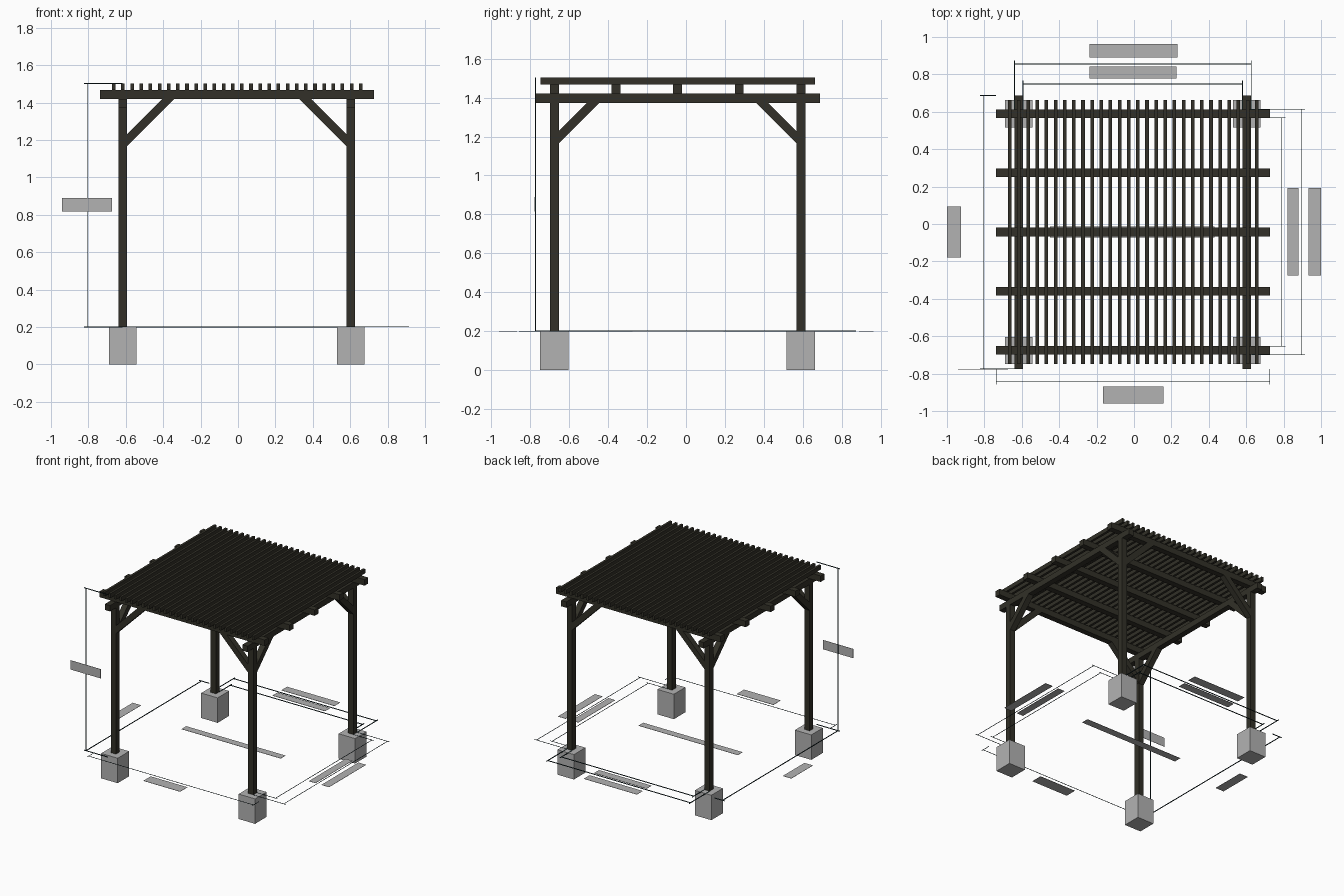
import bpy, bmesh
from mathutils import Vector

cube = bpy.data.objects.get("Cube")
if cube:
    bpy.data.objects.remove(cube, do_unlink=True)


def material(name, rgb):
    m = bpy.data.materials.new(name)
    m.use_nodes = True
    m.diffuse_color = (*rgb, 1)
    m.node_tree.nodes["Principled BSDF"].inputs["Base Color"].default_value = (*rgb, 1)
    return m


WOOD = material("dark_wood", (0.032, 0.030, 0.021))
GREY = material("concrete_grey", (0.45, 0.45, 0.45))
LINE = material("line_dark_teal", (0.008, 0.025, 0.03))


def finish(name, bm, mat):
    bmesh.ops.recalc_face_normals(bm, faces=bm.faces)
    mesh = bpy.data.meshes.new(name)
    bm.to_mesh(mesh)
    bm.free()
    mesh.materials.append(mat)
    obj = bpy.data.objects.new(name, mesh)
    bpy.context.collection.objects.link(obj)
    return obj


def box(name, mat, x, y, z):
    """Box from (min, max) ranges on each axis."""
    bm = bmesh.new()
    bmesh.ops.create_cube(bm, size=1)
    for v in bm.verts:
        v.co = [(r[0] + r[1]) / 2 + c * (r[1] - r[0]) for c, r in zip(v.co, (x, y, z))]
    return finish(name, bm, mat)


def around(c, w):
    return (c - w / 2, c + w / 2)


def brace(name, axis, start, side, across, low, top):
    """Diagonal brace at 45 degrees from a post face up to the timber above."""
    run = top - low
    profile = [(0, low), (run, top), (run - BEVEL, top), (0, low + BEVEL)]
    bm = bmesh.new()
    verts = []
    for u, z in profile:
        p = Vector((0, 0, z))
        p[axis] = start + side * u
        p[1 - axis] = across - T / 2
        verts.append(bm.verts.new(p))
    face = bm.faces.new(verts)
    move = Vector((0, 0, 0))
    move[1 - axis] = T
    new = bmesh.ops.extrude_face_region(bm, geom=[face])["geom"]
    bmesh.ops.translate(bm, vec=move, verts=[g for g in new if isinstance(g, bmesh.types.BMVert)])
    return finish(name, bm, WOOD)


T = 0.046          # timber width
BEVEL = 0.064      # length of a mitred brace end
FLOOR = 0.2
BEAM_Z = (1.373, 1.42)
JOIST_Z = (1.42, 1.468)
SLAT_Z = (1.468, 1.502)
POST_X = {"right": (-0.616, 1), "left": (0.603, -1)}
POST_Y = {"front": (-0.676, 1), "back": (0.59, -1)}
BEAM_Y = (-0.774, 0.688)
JOIST_X = (-0.737, 0.726)

# Posts, footings and braces
for sx, (px, dx) in POST_X.items():
    for sy, (py, dy) in POST_Y.items():
        tag = f"{sy}_{sx}"
        box(f"footing_{tag}", GREY, around(px, 0.146), around(py, 0.146), (0, FLOOR))
        box(f"post_{tag}", WOOD, around(px, T), around(py, T), (FLOOR, BEAM_Z[0]))
        brace(f"joist_brace_{tag}", 0, px + dx * T / 2, dx, py, 1.166, JOIST_Z[0])
        brace(f"beam_brace_{tag}", 1, py + dy * T / 2, dy, px, 1.165, BEAM_Z[0])
    box(f"beam_{sx}", WOOD, around(px, T), BEAM_Y, BEAM_Z)

# Joists across the beams
y0, y1 = POST_Y["front"][0], POST_Y["back"][0]
for i in range(5):
    box(f"joist_{i + 1}", WOOD, JOIST_X, around(y0 + (y1 - y0) * i / 4, T), JOIST_Z)

# Roof slats
for i in range(28):
    box(f"slat_{i + 1}", WOOD, around(-0.664 + i * 0.0489, 0.019), (-0.748, 0.662), SLAT_Z)


# Dimension lines lying on the floor, with end ticks reaching towards the frame
def floor_line(name, axis, at, span, reach, w):
    z = around(FLOOR, w)
    sign = 1 if at > 0 else -1
    tick = tuple(sorted((at + sign * 0.018, reach)))
    parts = [("line", span, around(at, w))]
    parts += [(f"tick_{k}", around(e, w), tick) for k, e in enumerate(span)]
    for part, along, across in parts:
        x, y = (along, across) if axis == 0 else (across, along)
        box(f"{name}_{part}", LINE, x, y, z)


THICK, THIN = 0.005, 0.003
floor_line("length_dimension", 1, -0.806, BEAM_Y, -0.737, THICK)
floor_line("width_dimension", 0, -0.84, JOIST_X, -0.774, THIN)
floor_line("outer_post_width", 0, 0.856, (-0.639, 0.627), 0.61, THICK)
floor_line("inner_post_width", 0, 0.749, (-0.593, 0.581), 0.61, THICK)
floor_line("inner_post_length", 1, 0.791, (-0.654, 0.567), 0.627, THIN)
floor_line("outer_post_length", 1, 0.896, (-0.7, 0.614), 0.627, THIN)

# Upright height line at the front corner
front = around(BEAM_Y[0], THICK)
box("height_line", LINE, around(-0.806, THICK), front, (FLOOR, SLAT_Z[1]))
for k, z in enumerate((FLOOR, SLAT_Z[1])):
    box(f"height_tick_{k}", LINE, (-0.824, -0.617), front, around(z, THICK))

# Blank label plates
PLATES = {
    "length_plate": ((-1.0, -0.925), (-0.179, 0.094)),
    "width_plate": ((-0.167, 0.158), (-0.96, -0.868)),
    "outer_width_plate": ((-0.239, 0.232), (0.89, 0.963)),
    "inner_width_plate": ((-0.239, 0.227), (0.778, 0.842)),
    "inner_length_plate": ((0.821, 0.88), (-0.275, 0.193)),
    "outer_length_plate": ((0.933, 1.0), (-0.275, 0.193)),
    "centre_plate": ((-0.45, 0.43), (-0.073, -0.013)),
}
for name, (x, y) in PLATES.items():
    box(name, GREY, x, y, around(FLOOR, 0.002))
box("height_plate", GREY, (-0.94, -0.673), around(BEAM_Y[0] - 0.003, 0.002), (0.816, 0.89))
